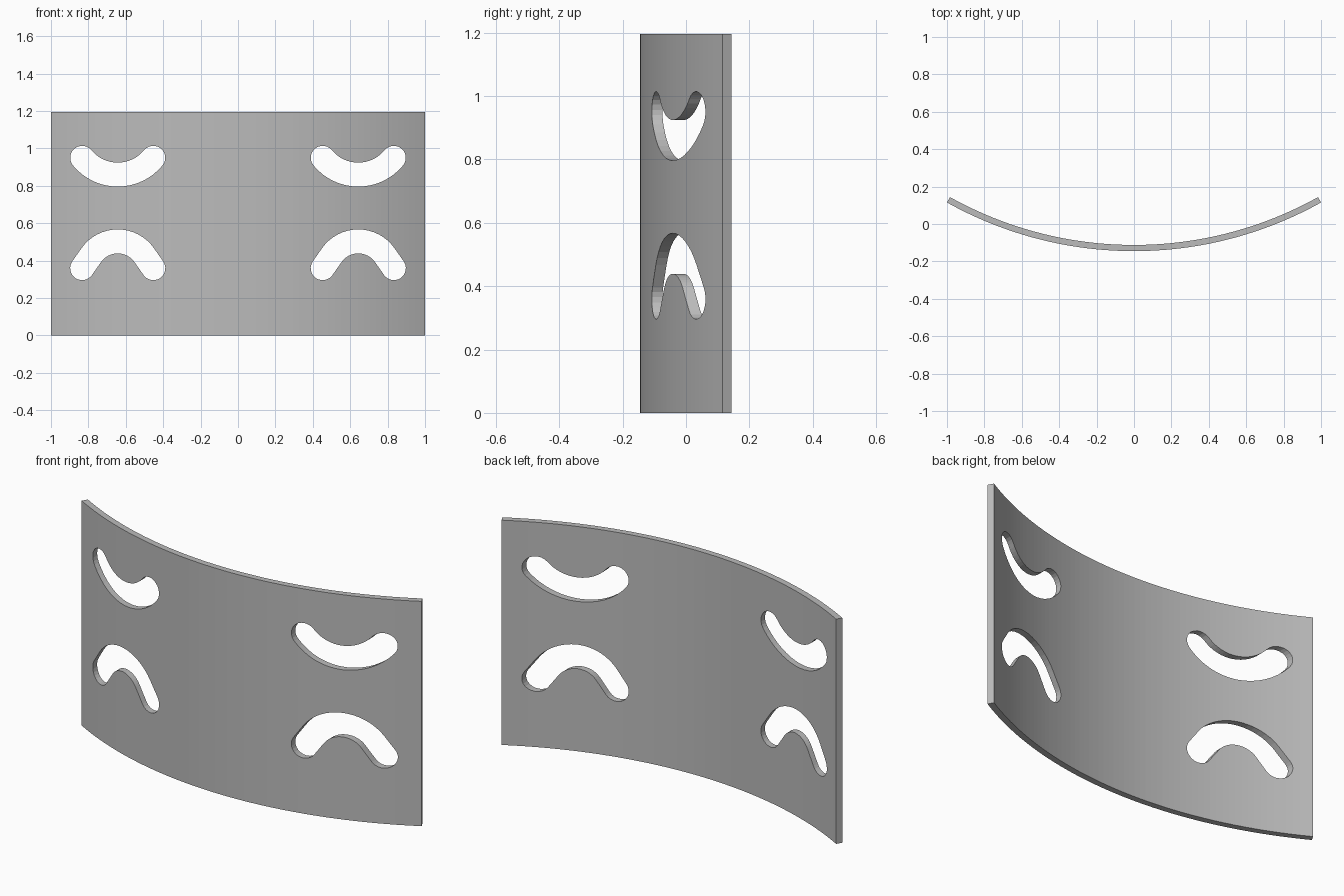
import bpy
import bmesh
from math import sin, cos, pi, radians, asin
from mathutils import Vector

if "Cube" in bpy.data.objects:
    bpy.data.objects.remove(bpy.data.objects["Cube"], do_unlink=True)

HEIGHT = 1.195
RADIUS = 2.053       # outer (front) radius of the curved plate
THICKNESS = 0.033
FRONT_Y = -0.145
SLOT_X = 0.643
SLOT_R = 0.064       # half width of a slot

grey = bpy.data.materials.new("plain grey")
grey.use_nodes = True
grey.diffuse_color = (0.5, 0.5, 0.5, 1)
grey.node_tree.nodes["Principled BSDF"].inputs["Base Color"].default_value = (0.5, 0.5, 0.5, 1)


def extrude_outline(name, points, offset):
    """Solid made by sweeping a closed outline along an offset."""
    bm = bmesh.new()
    face = bm.faces.new([bm.verts.new(p) for p in points])
    swept = bmesh.ops.extrude_face_region(bm, geom=[face], use_keep_orig=True)
    verts = [g for g in swept["geom"] if isinstance(g, bmesh.types.BMVert)]
    bmesh.ops.translate(bm, verts=verts, vec=offset)
    bmesh.ops.recalc_face_normals(bm, faces=bm.faces)
    mesh = bpy.data.meshes.new(name)
    bm.to_mesh(mesh)
    bm.free()
    mesh.materials.append(grey)
    obj = bpy.data.objects.new(name, mesh)
    bpy.context.collection.objects.link(obj)
    return obj


def arc(radius, half_angle, steps):
    return [(radius * sin(a), FRONT_Y + RADIUS - radius * cos(a), 0)
            for a in (half_angle * (2 * i / steps - 1) for i in range(steps + 1))]


def slot_outline(x, z, bend, angle, straight, up):
    """Bent slot: an arc with straight ends and round caps; up is 1 for a smile."""
    steps = 16
    path = []
    for i in range(steps + 1):
        a = angle * (2 * i / steps - 1)
        path.append((bend * sin(a), bend * (1 - cos(a)), a))
    if straight:
        ex, ez = bend * sin(angle) + straight * cos(angle), bend * (1 - cos(angle)) + straight * sin(angle)
        path = [(-ex, ez, -angle)] + path + [(ex, ez, angle)]
    # lower side, right cap, upper side, left cap
    pts = [(px + SLOT_R * sin(a), pz - SLOT_R * cos(a)) for px, pz, a in path]
    for end, start in ((path[-1], -pi / 2), (path[0], pi / 2)):
        px, pz, a = end
        pts += [(px + SLOT_R * cos(a + start + pi * k / 12),
                 pz + SLOT_R * sin(a + start + pi * k / 12)) for k in range(1, 12)]
        if start < 0:
            pts += [(qx - SLOT_R * sin(b), qz + SLOT_R * cos(b)) for qx, qz, b in reversed(path)]
    return [(x + px, -0.5, z + up * pz) for px, pz in pts]


# Curved plate
half = asin(1 / RADIUS)
outline = arc(RADIUS, half, 64) + arc(RADIUS - THICKNESS, half, 64)[::-1]
plate = extrude_outline("curved_plate", outline, Vector((0, 0, HEIGHT)))

# Four slots cut straight through from the front
bpy.context.view_layer.objects.active = plate
for x in (-SLOT_X, SLOT_X):
    for z, bend, angle, straight, up in ((0.86, 0.2456, radians(50.7), 0, 1),
                                         (0.503, 0.173, radians(55), 0.085, -1)):
        cutter = extrude_outline("slot_cutter", slot_outline(x, z, bend, angle, straight, up),
                                 Vector((0, 1, 0)))
        cutter.hide_render = True
        mod = plate.modifiers.new("slot", "BOOLEAN")
        mod.operation = "DIFFERENCE"
        mod.solver = "EXACT"
        mod.object = cutter
        bpy.ops.object.modifier_apply(modifier=mod.name)
        bpy.data.objects.remove(cutter, do_unlink=True)
